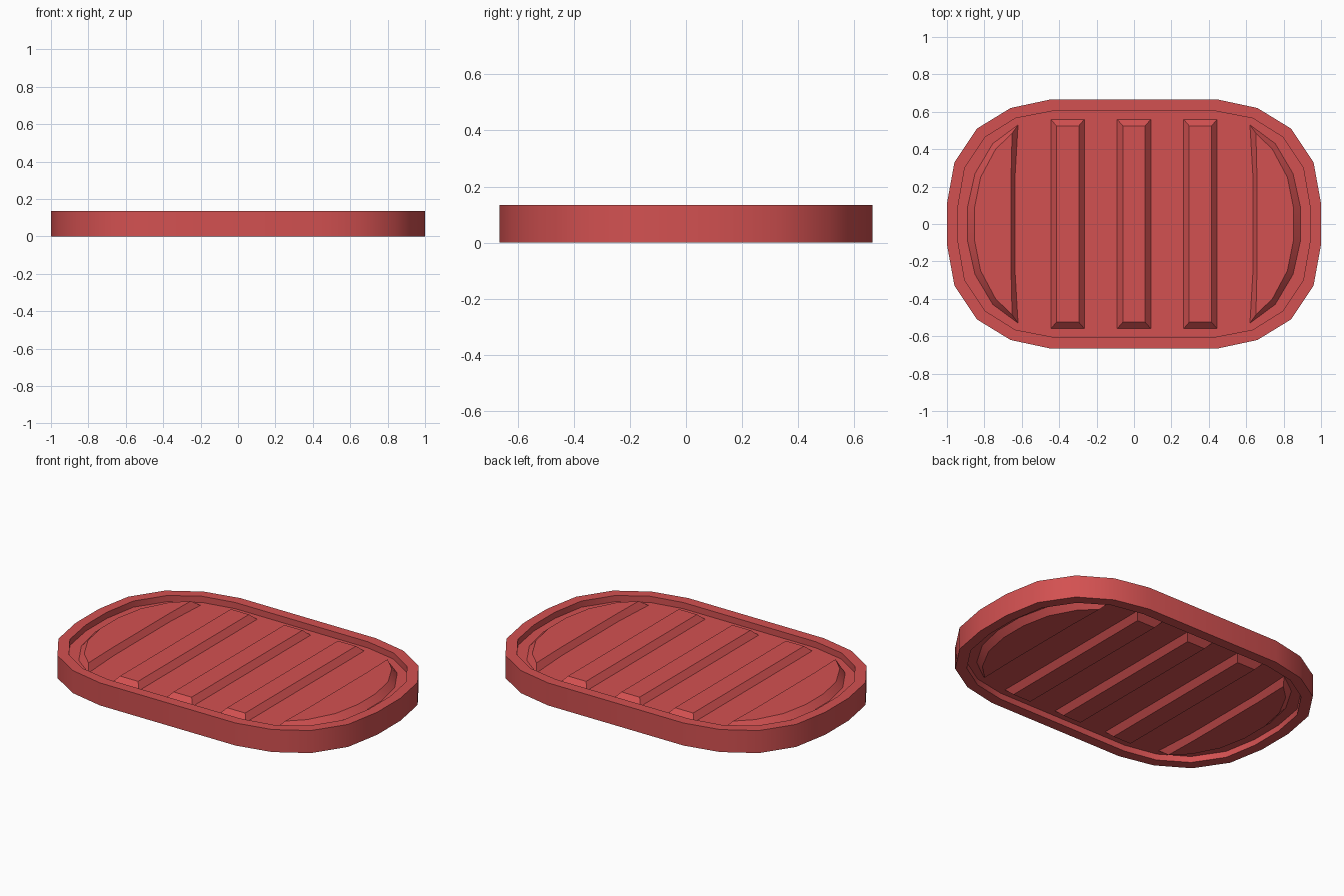
import bpy, bmesh, math

cube = bpy.data.objects.get("Cube")
if cube:
    bpy.data.objects.remove(cube, do_unlink=True)

# Heights: the tray is the same above and below its mid plane
TOP, RIB, FLOOR = 0.135, 0.132, 0.098

red = bpy.data.materials.new("soft_red")
red.use_nodes = True
colour = (0.65, 0.082, 0.082, 1)
red.diffuse_color = colour
red.node_tree.nodes["Principled BSDF"].inputs["Base Color"].default_value = colour


def oval(quarter):
    """Close a quarter outline (from +x towards +y) into a full loop."""
    half = quarter + [(-x, y) for x, y in reversed(quarter)]
    return half + [(-x, -y) for x, y in half]


def loft(name, layers, closed=False):
    """Bridge equal-length outlines; cap the ends or join last to first."""
    bm = bmesh.new()
    rings = [[bm.verts.new((x, y, z)) for x, y in pts] for pts, z in layers]
    pairs = list(zip(rings, rings[1:]))
    if closed:
        pairs.append((rings[-1], rings[0]))
    else:
        bm.faces.new(rings[0])
        bm.faces.new(rings[-1])
    n = len(rings[0])
    for a, b in pairs:
        for i in range(n):
            j = (i + 1) % n
            bm.faces.new((a[i], a[j], b[j], b[i]))
    bmesh.ops.recalc_face_normals(bm, faces=bm.faces)
    mesh = bpy.data.meshes.new(name)
    bm.to_mesh(mesh)
    bm.free()
    mesh.materials.append(red)
    obj = bpy.data.objects.new(name, mesh)
    bpy.context.collection.objects.link(obj)
    bpy.ops.object.select_all(action="DESELECT")
    obj.select_set(True)
    bpy.context.view_layer.objects.active = obj
    bpy.ops.object.shade_smooth_by_angle(angle=math.radians(30))
    return obj


def raised(name, base, crest):
    """Chamfered block standing out of both sides of the floor."""
    return loft(name, [(crest, TOP - RIB), (base, TOP - FLOOR),
                       (base, FLOOR), (crest, RIB)])


# Rim and floor plate
outer = oval([(1, .11), (.96, .33), (.84, .51), (.66, .62), (.45, .665)])
inner = oval([(.94, .1), (.905, .3), (.795, .465), (.635, .565), (.44, .603)])
loft("rim", [(outer, 0), (outer, TOP), (inner, TOP), (inner, 0)], closed=True)
loft("floor", [(inner, TOP - FLOOR), (inner, FLOOR)])


# Three straight ribs
def rectangle(cx, hx, hy):
    return [(cx - hx, -hy), (cx + hx, -hy), (cx + hx, hy), (cx - hx, hy)]


for name, cx in (("right_rib", -.355), ("middle_rib", 0), ("left_rib", .355)):
    raised(name, rectangle(cx, .09, .56), rectangle(cx, .06, .525))


# Curved pads filling the two ends
def pad_outline(half, side):
    pts = half + [(x, -y) for x, y in reversed(half)]
    return [(x * side, y) for x, y in pts]


base = [(.635, .27), (.62, .53), (.755, .43), (.85, .27), (.89, .09)]
crest = [(.657, .27), (.652, .485), (.74, .4), (.82, .25), (.853, .085)]
for name, side in (("left_end_pad", 1), ("right_end_pad", -1)):
    raised(name, pad_outline(base, side), pad_outline(crest, side))
